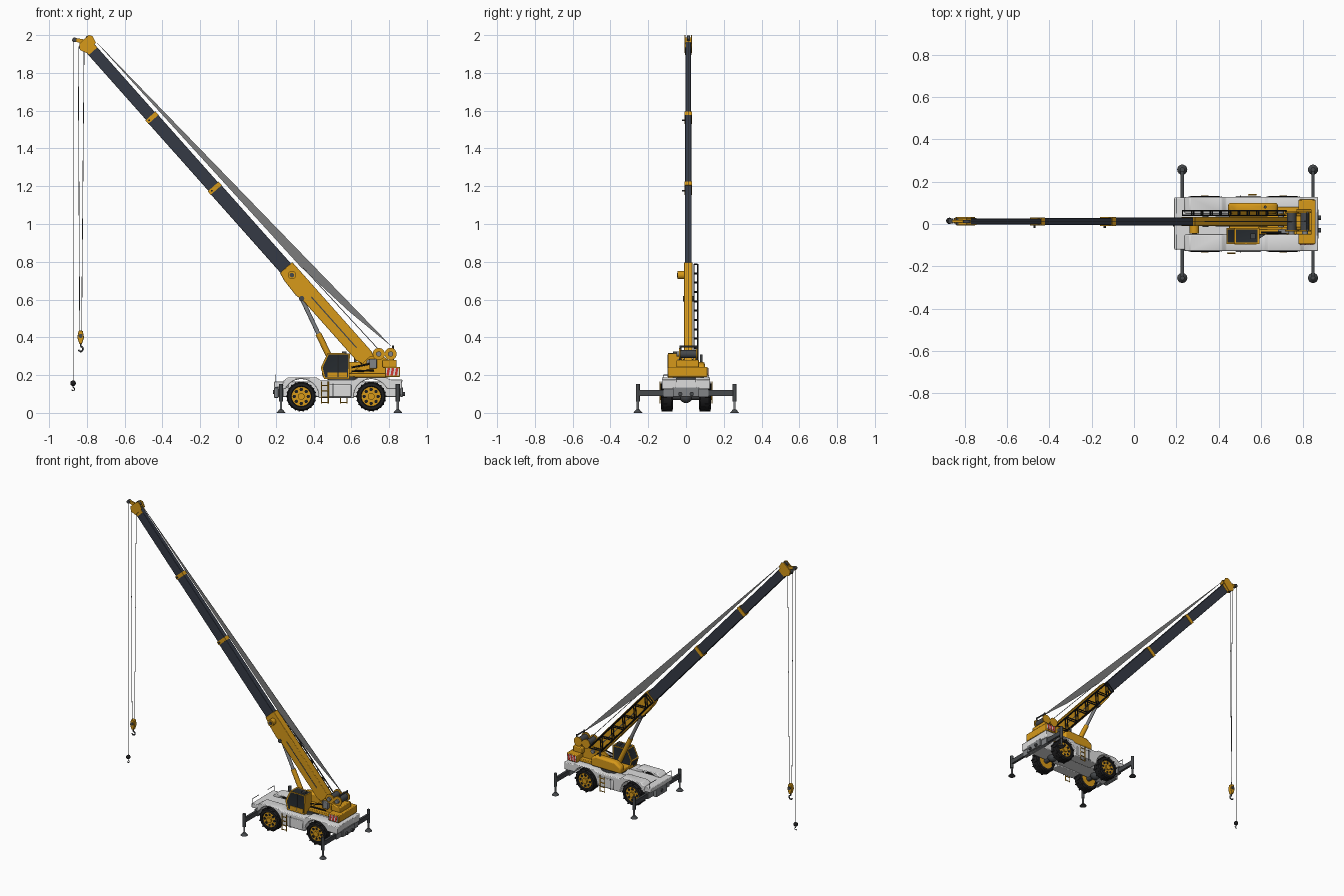
import bpy, bmesh, math
from mathutils import Vector, Matrix

cube = bpy.data.objects.get("Cube")
if cube:
    bpy.data.objects.remove(cube, do_unlink=True)


def material(name, r, g, b):
    m = bpy.data.materials.new(name)
    m.use_nodes = True
    m.diffuse_color = (r, g, b, 1)
    m.node_tree.nodes["Principled BSDF"].inputs["Base Color"].default_value = (r, g, b, 1)
    return m


YELLOW = material("crane yellow", 0.68, 0.32, 0.01)
BOOM = material("boom slate", 0.035, 0.042, 0.06)
WHITE = material("chassis white", 0.72, 0.72, 0.72)
BLACK = material("tyre black", 0.012, 0.012, 0.013)
STEEL = material("steel grey", 0.22, 0.23, 0.24)
DARK = material("dark grey", 0.06, 0.065, 0.07)
GLASS = material("cab glass", 0.02, 0.025, 0.03)
RED = material("warning red", 0.65, 0.04, 0.03)
ROPE = material("rope grey", 0.2, 0.2, 0.2)
parts = []


def finish(name, bm, mats, bevel=0):
    bmesh.ops.recalc_face_normals(bm, faces=bm.faces)
    me = bpy.data.meshes.new(name)
    bm.to_mesh(me)
    bm.free()
    for m in mats if isinstance(mats, list) else [mats]:
        me.materials.append(m)
    ob = bpy.data.objects.new(name, me)
    bpy.context.collection.objects.link(ob)
    if bevel:
        mod = ob.modifiers.new("soft edges", "BEVEL")
        mod.width, mod.segments, mod.limit_method = bevel, 2, "ANGLE"
    parts.append(ob)
    return ob


def prism(bm, pts, y0, y1):
    """Extrude an x-z outline from y0 to y1."""
    face = bm.faces.new([bm.verts.new((x, y0, z)) for x, z in pts])
    ext = bmesh.ops.extrude_face_region(bm, geom=[face])["geom"]
    bmesh.ops.translate(bm, vec=(0, y1 - y0, 0), verts=[v for v in ext if isinstance(v, bmesh.types.BMVert)])


def profile(name, pts, y0, y1, mat, bevel=0):
    bm = bmesh.new()
    prism(bm, pts, y0, y1)
    return finish(name, bm, mat, bevel)


def box(name, x0, x1, y0, y1, z0, z1, mat, bevel=0):
    return profile(name, [(x0, z0), (x1, z0), (x1, z1), (x0, z1)], y0, y1, mat, bevel)


def rods(name, pairs, r, mat, sides=8, r2=None):
    """One object made of round bars between pairs of points."""
    bm = bmesh.new()
    for a, b in pairs:
        a, b = Vector(a), Vector(b)
        d = b - a
        mtx = Matrix.Translation((a + b) / 2) @ d.to_track_quat("Z", "Y").to_matrix().to_4x4()
        bmesh.ops.create_cone(bm, cap_ends=True, segments=sides, radius1=r,
                              radius2=r if r2 is None else r2, depth=d.length, matrix=mtx)
    return finish(name, bm, mat)


def disc(name, x, z, y0, y1, r, mat, sides=24):
    return rods(name, [((x, y0, z), (x, y1, z))], r, mat, sides)


def ball(name, c, r, mat):
    bm = bmesh.new()
    bmesh.ops.create_uvsphere(bm, u_segments=16, v_segments=10, radius=r, matrix=Matrix.Translation(c))
    return finish(name, bm, mat)


def arc(cx, cz, r, a0, a1, n=14):
    return [(cx + r * math.cos(math.radians(a0 + (a1 - a0) * i / n)),
             cz + r * math.sin(math.radians(a0 + (a1 - a0) * i / n))) for i in range(n + 1)]


# Chassis: side bodies with wheel arches, centre frame and end decks
AXLES, WZ = (0.335, 0.705), 0.087
outline = ([(0.235, 0.126)] + arc(AXLES[0], WZ, 0.092, 155, -5) + arc(AXLES[1], WZ, 0.092, 185, 25)
           + [(0.868, 0.126), (0.87, 0.178), (0.80, 0.178), (0.785, 0.188), (0.635, 0.188), (0.615, 0.174),
              (0.435, 0.174), (0.415, 0.188), (0.265, 0.188), (0.24, 0.17)])
for side, s in (("right", -1), ("left", 1)):
    profile(side + "_fender_body", outline, s * 0.05, s * 0.127, WHITE, 0.005)
    box(side + "_side_box", 0.48, 0.60, s * 0.10, s * 0.132, 0.085, 0.15, WHITE, 0.004)
    box(side + "_tank_band", 0.50, 0.505, s * 0.10, s * 0.134, 0.08, 0.155, DARK)
    # access steps
    x = 0.46 if s < 0 else 0.56
    rods(side + "_step", [((x + d, s * 0.138, 0.05), (x + d, s * 0.138, 0.165)) for d in (-0.018, 0.018)]
         + [((x - 0.018, s * 0.138, z), (x + 0.018, s * 0.138, z)) for z in (0.055, 0.085, 0.115, 0.145)],
         0.003, YELLOW)
    rods(side + "_deck_rail", [((0.20, s * 0.12, 0.16), (0.20, s * 0.12, 0.20)),
                               ((0.20, s * 0.12, 0.20), (0.20, s * 0.05, 0.20))], 0.002, DARK)
box("centre_frame", 0.22, 0.86, -0.06, 0.06, 0.085, 0.165, WHITE, 0.004)
box("front_deck", 0.19, 0.27, -0.12, 0.125, 0.135, 0.165, WHITE, 0.004)
box("rear_deck", 0.80, 0.868, -0.12, 0.125, 0.13, 0.178, WHITE, 0.004)
box("front_bumper", 0.19, 0.215, -0.06, 0.06, 0.08, 0.135, STEEL, 0.004)
box("rear_bumper", 0.86, 0.873, -0.07, 0.07, 0.085, 0.135, STEEL, 0.003)
rods("tow_hitches", [((0.185, 0, 0.11), (0.20, 0, 0.11)), ((0.87, 0.03, 0.1), (0.884, 0.03, 0.1)),
                     ((0.87, -0.03, 0.1), (0.884, -0.03, 0.1))], 0.011, DARK, 12)

# Wheels and axles
for x, end in zip(AXLES, ("front", "rear")):
    rods(end + "_axle", [((x, -0.09, WZ), (x, 0.09, WZ))], 0.018, DARK, 16)
    ball(end + "_differential", (x, 0, WZ), 0.035, DARK)
    for side, s in (("right", -1), ("left", 1)):
        name = f"{end}_{side}_"
        bm = bmesh.new()
        ring = [(0.055, 0.068), (0.07, 0.07), (0.077, 0.078), (0.077, 0.122), (0.07, 0.131), (0.055, 0.133), (0.05, 0.12)]
        vs = [bm.verts.new((x + r, s * y, WZ)) for r, y in ring]
        edges = [bm.edges.new((vs[i], vs[i + 1])) for i in range(len(vs) - 1)]
        bmesh.ops.spin(bm, geom=vs + edges, cent=(x, 0, WZ), axis=(0, 1, 0), angle=math.tau, steps=32)
        bmesh.ops.remove_doubles(bm, verts=bm.verts, dist=0.0001)
        for k in range(22):  # tread lugs
            a = math.tau * k / 22
            y0 = 0.072 if k % 2 else 0.1
            prism(bm, [(x + r * math.cos(a + d), WZ + r * math.sin(a + d))
                       for r, d in ((0.074, -0.06), (0.08, -0.05), (0.08, 0.05), (0.074, 0.06))], s * y0, s * (y0 + 0.03))
        finish(name + "tyre", bm, BLACK)
        disc(name + "rim", x, WZ, s * 0.072, s * 0.124, 0.056, YELLOW, 32)
        disc(name + "hub", x, WZ, s * 0.12, s * 0.134, 0.018, YELLOW, 16)
        rods(name + "rim_holes", [((x + 0.037 * math.cos(a), s * 0.122, WZ + 0.037 * math.sin(a)),
                                   (x + 0.037 * math.cos(a), s * 0.126, WZ + 0.037 * math.sin(a)))
                                  for a in [math.tau * k / 8 for k in range(8)]], 0.009, BLACK, 10)

# Outriggers
for x, end in ((0.228, "front"), (0.846, "rear")):
    box(end + "_outrigger_beam", x - 0.008, x + 0.008, -0.255, 0.255, 0.09, 0.122, DARK)
    box(end + "_outrigger_sleeve", x - 0.013, x + 0.013, -0.12, 0.12, 0.085, 0.128, STEEL)
    for side, y in (("right", -0.255), ("left", 0.257)):
        rods(f"{end}_{side}_jack", [((x, y, 0.06), (x, y, 0.152))], 0.011, DARK, 12)
        rods(f"{end}_{side}_jack_rod", [((x, y, 0.01), (x, y, 0.07))], 0.006, STEEL, 12)
        rods(f"{end}_{side}_foot", [((x, y, 0), (x, y, 0.018))], 0.024, DARK, 16, 0.009)

# Slewing platform, pivot plates, engine hood
rods("turntable", [((0.56, 0.01, 0.165), (0.56, 0.01, 0.192))], 0.085, DARK, 32)
box("platform", 0.45, 0.80, -0.05, 0.08, 0.188, 0.208, YELLOW, 0.004)
for side, y in (("right", -0.025), ("left", 0.037)):
    profile(side + "_pivot_plate", [(0.56, 0.19), (0.80, 0.19), (0.81, 0.27), (0.76, 0.305), (0.70, 0.30),
                                    (0.67, 0.275), (0.63, 0.235)], y, y + 0.012, YELLOW)
profile("engine_hood", [(0.445, 0.19), (0.68, 0.19), (0.68, 0.25), (0.64, 0.27), (0.49, 0.265), (0.445, 0.235)],
        0.05, 0.1, YELLOW, 0.012)
rods("exhaust", [((0.62, 0.08, 0.26), (0.62, 0.08, 0.31))], 0.007, DARK, 12)
rods("side_hoses", [((0.6, -0.04, 0.22), (0.72, -0.045, 0.225)), ((0.6, -0.04, 0.24), (0.7, -0.04, 0.26))], 0.005, BLACK)
box("valve_box", 0.695, 0.735, -0.045, -0.02, 0.235, 0.285, STEEL, 0.004)

# Counterweight with warning stripes
box("counterweight", 0.777, 0.858, -0.095, 0.115, 0.19, 0.243, YELLOW, 0.005)
box("winch_base", 0.765, 0.84, -0.05, 0.07, 0.24, 0.28, YELLOW, 0.005)
for side, y in (("right", -0.0975), ("left", 0.1145)):
    box(side + "_warning_plate", 0.783, 0.852, y, y + 0.003, 0.197, 0.237, WHITE)
    for k in range(3):
        x = 0.785 + k * 0.022
        profile(f"{side}_warning_stripe_{k}", [(x, 0.197), (x + 0.013, 0.197), (x + 0.02, 0.237), (x + 0.007, 0.237)],
                y - 0.001, y + 0.004, RED)

# Winches
for name, x, z in (("main_winch", 0.745, 0.312), ("auxiliary_winch", 0.808, 0.312)):
    disc(name + "_drum", x, z, -0.03, 0.055, 0.022, DARK)
    for y in (-0.036, 0.052):
        disc(name + "_flange", x, z, y, y + 0.008, 0.032, YELLOW)
    disc(name + "_motor", x, z, -0.05, -0.03, 0.014, STEEL, 16)
rods("rope_guide", [((0.82, y, 0.27), (0.82, y, 0.358)) for y in (-0.03, 0.055)]
     + [((0.82, -0.03, 0.352), (0.82, 0.055, 0.352))], 0.005, DARK)

# Cab: yellow frame with inset windows
bm = bmesh.new()
prism(bm, [(0.455, 0.18), (0.59, 0.18), (0.592, 0.315), (0.475, 0.318), (0.438, 0.24)], -0.095, -0.018)
bmesh.ops.recalc_face_normals(bm, faces=bm.faces)
panes = [f for f in bm.faces if f.normal.z > -0.5 and f.normal.x < 0.9]
bmesh.ops.inset_individual(bm, faces=panes, thickness=0.01, depth=-0.002)
for f in panes:
    f.material_index = 1
finish("cab", bm, [YELLOW, GLASS])
box("cab_door_panel", 0.475, 0.578, -0.096, -0.092, 0.19, 0.215, YELLOW)
rods("cab_door_post", [((0.53, -0.095, 0.19), (0.53, -0.095, 0.31))], 0.003, DARK)
box("cab_roof_light", 0.55, 0.575, -0.07, -0.045, 0.313, 0.326, DARK)

# Boom, laid out by distance along it (s) and height across it (n)
PIVOT, U, N, BY = Vector((0.694, 0.27)), Vector((-0.6645, 0.7473)), Vector((0.7473, 0.6645)), 0.012


def bp(s, n):
    return tuple(PIVOT + U * s + N * n)


def bp3(s, n, y):
    x, z = bp(s, n)
    return (x, y, z)


def boom_box(name, s0, s1, h, w, mat, bevel=0):
    return profile(name, [bp(s0, -h), bp(s1, -h), bp(s1, h), bp(s0, h)], BY - w, BY + w, mat, bevel)


profile("boom_base", [bp(-0.02, -0.02), bp(0.05, -0.046), bp(0.48, -0.046), bp(0.52, -0.056), bp(0.62, -0.05),
                      bp(0.665, -0.04), bp(0.665, 0.047), bp(0.03, 0.047), bp(-0.03, 0.02)],
        BY - 0.022, BY + 0.022, YELLOW, 0.003)
for k, (s0, s1, h, w) in enumerate(((0.64, 1.23, 0.037, 0.018), (1.2, 1.73, 0.034, 0.016), (1.7, 2.24, 0.031, 0.014))):
    boom_box(f"boom_section_{k + 1}", s0, s1, h, w, BOOM, 0.003)
    if k < 2:
        boom_box(f"boom_collar_{k + 1}", s1 - 0.012, s1 + 0.012, h + 0.002, w + 0.003, YELLOW)
        rods(f"boom_fitting_{k + 1}", [bp3(s1, -0.02, -0.03) and (bp3(s1, -0.02, -0.02), bp3(s1, -0.02, BY))], 0.005, DARK)
disc("boom_foot_pin", *bp(0.0, 0.0), -0.035, 0.06, 0.014, STEEL, 16)
disc("hose_reel", *bp(0.615, 0.0), -0.045, -0.01, 0.022, YELLOW)
disc("hose_reel_hub", *bp(0.615, 0.0), -0.048, -0.044, 0.012, DARK, 16)
boom_box("boom_base_trim", 0.1, 0.46, 0.003, 0.0232, DARK)

# Lift cylinder
rods("lift_cylinder", [((0.53, BY, 0.2), (0.425, BY, 0.42))], 0.016, YELLOW, 16)
rods("lift_rod", [((0.425, BY, 0.42), (0.335, BY, 0.61))], 0.011, STEEL, 16)
disc("lift_pin", 0.337, 0.605, -0.015, 0.039, 0.014, DARK, 16)

# Stowed lattice extension beside the base section
bars, ys = [], (0.042, 0.062)
bars += [(bp3(0, n, y), bp3(0.66, n, y)) for n in (-0.035, 0.035) for y in ys]
for k in range(11):
    s, n = k * 0.066, 0.035 * (-1) ** k
    bars += [(bp3(s, n, y), bp3(s + 0.066 if k < 10 else s, -n, y)) for y in ys]
    bars += [(bp3(s, m, ys[0]), bp3(s, m, ys[1])) for m in (-0.035, 0.035)]
rods("lattice_extension", bars, 0.004, BLACK, 6)

# Boom head with sheaves and short runner arm
head = [(-0.84, 1.955), (-0.79, 2.0), (-0.77, 1.995), (-0.752, 1.96), (-0.80, 1.905), (-0.835, 1.92)]
for y in (-0.008, 0.026):
    profile("boom_head_plate", head, y, y + 0.006, YELLOW)
profile("boom_head_core", [bp(2.2, -0.028), bp(2.27, -0.02), bp(2.27, 0.03), bp(2.2, 0.03)], -0.004, 0.028, YELLOW)
disc("lower_sheave", -0.825, 1.937, -0.004, 0.026, 0.017, DARK)
disc("upper_sheave", -0.79, 1.98, 0.004, 0.02, 0.018, DARK)
profile("runner_arm", [(-0.88, 1.97), (-0.80, 1.95), (-0.80, 1.975), (-0.87, 1.986)], 0.008, 0.02, YELLOW)
disc("runner_sheave", -0.866, 1.975, 0.003, 0.025, 0.012, DARK, 16)

# Ropes
profile("hoist_rope_web", [(-0.78, 1.995), (0.33, 0.775), (0.59, 0.535), (0.815, 0.35)], BY - 0.001, BY + 0.001, ROPE)
rods("winch_rope", [(bp3(0.62, 0.07, BY), (0.745, BY, 0.335))], 0.002, ROPE, 6)
rods("hoist_ropes", [((-0.873, 0.015, 1.97), (-0.873, 0.015, 0.165)), ((-0.846, 0.008, 1.94), (-0.838, 0.008, 0.42)),
                     ((-0.815, 0.022, 1.93), (-0.828, 0.022, 0.42))], 0.0018, ROPE, 6)


# Hook block and runner ball
def hook(name, x, z, r):
    pts = [(x, z + 2 * r)] + arc(x, z, r, 90, -160, 10)
    rods(name, [((a[0], 0.015, a[1]), (b[0], 0.015, b[1])) for a, b in zip(pts, pts[1:])], r * 0.35, DARK)


profile("hook_block", [(-0.84, 0.365), (-0.826, 0.365), (-0.815, 0.40), (-0.822, 0.435), (-0.844, 0.435), (-0.851, 0.40)],
        0.002, 0.028, YELLOW, 0.003)
disc("hook_block_sheave", -0.833, 0.408, -0.002, 0.032, 0.011, DARK, 16)
hook("main_hook", -0.833, 0.338, 0.013)
ball("runner_ball", (-0.873, 0.015, 0.157), 0.015, BLACK)
hook("runner_hook", -0.873, 0.126, 0.008)

# Smooth the round surfaces, keep hard edges
bpy.ops.object.select_all(action="DESELECT")
for ob in parts:
    ob.select_set(True)
bpy.context.view_layer.objects.active = parts[0]
bpy.ops.object.shade_smooth_by_angle(angle=math.radians(35))
